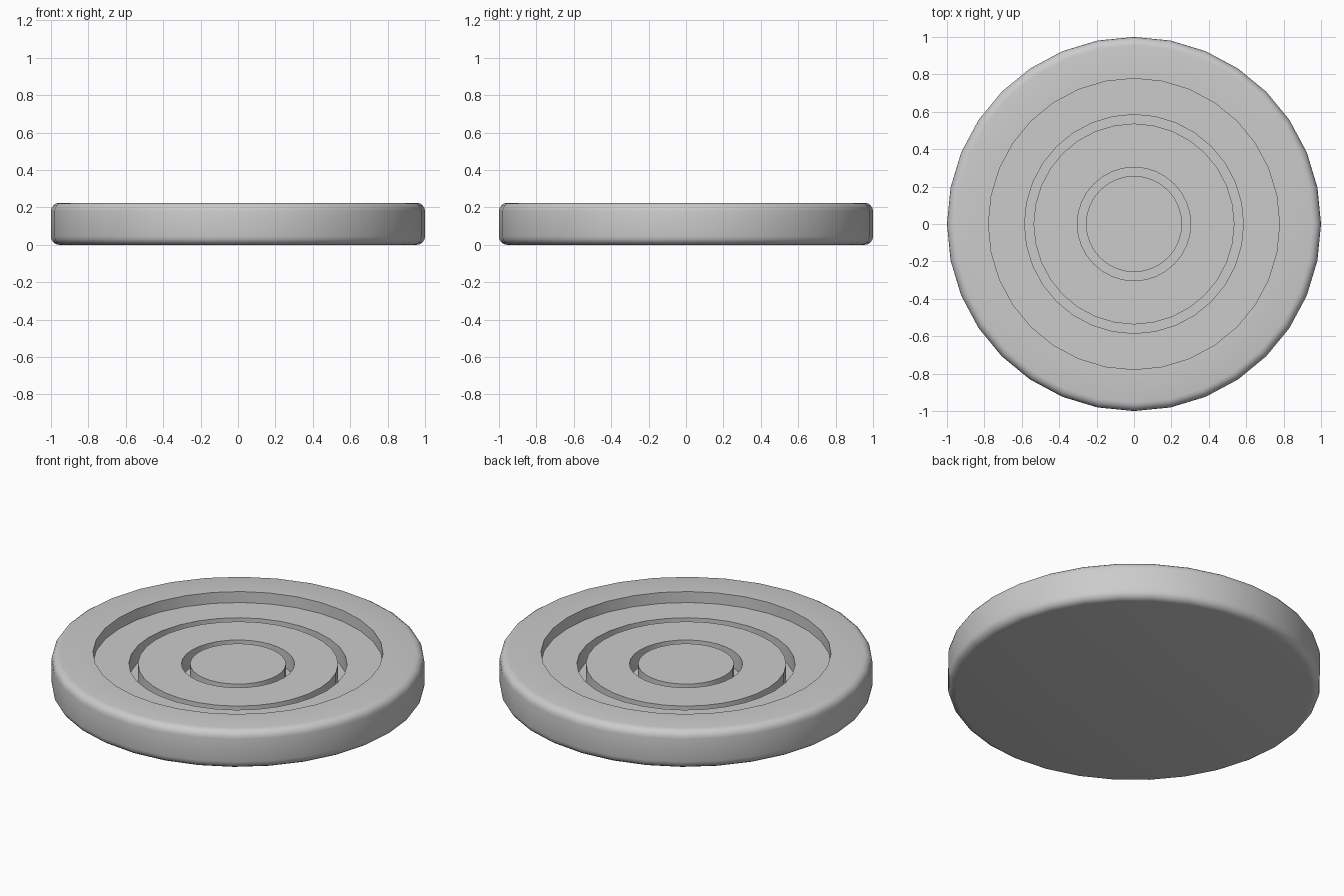
import bpy, bmesh, math

if "Cube" in bpy.data.objects:
    bpy.data.objects.remove(bpy.data.objects["Cube"])

SIDES = 32

grey = bpy.data.materials.new("light grey")
grey.diffuse_color = (0.6, 0.6, 0.6, 1)
grey.use_nodes = True
grey.node_tree.nodes["Principled BSDF"].inputs["Base Color"].default_value = grey.diffuse_color


def lathe(name, profile):
    """Revolve an (r, z) profile that starts and ends on the axis."""
    bm = bmesh.new()
    rings = []
    for r, z in profile:
        if r == 0:
            rings.append([bm.verts.new((0, 0, z))])
        else:
            rings.append([bm.verts.new((r * math.cos(2 * math.pi * i / SIDES),
                                        r * math.sin(2 * math.pi * i / SIDES), z))
                          for i in range(SIDES)])
    for a, b in zip(rings, rings[1:]):
        for i in range(SIDES):
            j = (i + 1) % SIDES
            if len(a) == 1:
                bm.faces.new((a[0], b[j], b[i]))
            elif len(b) == 1:
                bm.faces.new((a[i], a[j], b[0]))
            else:
                bm.faces.new((a[i], a[j], b[j], b[i]))
    bmesh.ops.recalc_face_normals(bm, faces=bm.faces)
    mesh = bpy.data.meshes.new(name)
    bm.to_mesh(mesh)
    bm.free()
    mesh.materials.append(grey)
    obj = bpy.data.objects.new(name, mesh)
    bpy.context.collection.objects.link(obj)
    bpy.ops.object.select_all(action='DESELECT')
    obj.select_set(True)
    bpy.context.view_layer.objects.active = obj
    bpy.ops.object.shade_smooth_by_angle(angle=math.radians(35))
    return obj


H, BEVEL = 0.225, 0.045      # total height and rim rounding
FLOOR, GROOVE = 0.16, 0.06   # recessed level and groove bottom


def rounded(zc, start):
    """Quarter round at the outer edge, from angle start."""
    return [(1 - BEVEL + BEVEL * math.cos(math.radians(start + 22.5 * k)),
             zc + BEVEL * math.sin(math.radians(start + 22.5 * k))) for k in range(5)]


# round dish: flat base, rounded rim, recessed top with two ring grooves
profile = [(0, 0)] + rounded(BEVEL, -90) + rounded(H - BEVEL, 0)
profile += [(0.778, H), (0.778, FLOOR)]
for outer, inner in ((0.585, 0.537), (0.303, 0.257)):
    profile += [(outer, FLOOR), (outer, GROOVE), (inner, GROOVE), (inner, FLOOR)]
profile.append((0, FLOOR))
lathe("round_dish", profile)
